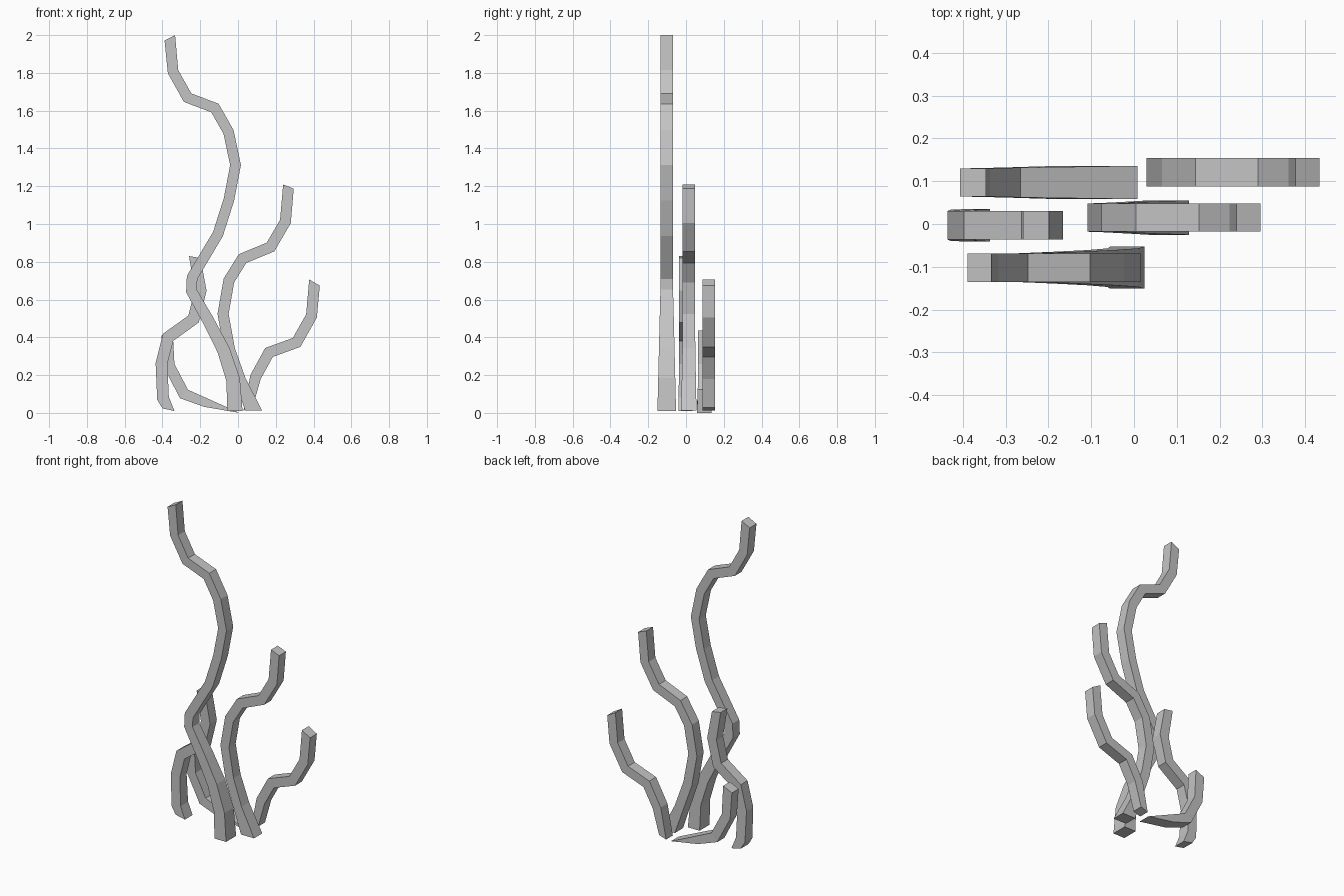
import bpy
import bmesh
from mathutils import Vector

cube = bpy.data.objects.get("Cube")
if cube:
    bpy.data.objects.remove(cube, do_unlink=True)

grey = bpy.data.materials.new("plain_grey")
grey.use_nodes = True
colour = (0.55, 0.55, 0.55, 1)
grey.diffuse_color = colour
grey.node_tree.nodes["Principled BSDF"].inputs["Base Color"].default_value = colour


def mitre(before, here, after, thickness):
    """Half-width vector that joins two straight runs at a bend."""
    a, b = (here - before).normalized(), (after - here).normalized()
    along = (a + b).normalized()
    side = Vector((along.y, -along.x))
    return side * (thickness / 2 / max(along.dot(a), 0.3))


def branch(name, y, path, base_cut, tip_cut, thickness=0.058, depth=0.066,
           flare_depth=0.0, flare_width=0.0):
    """Four-sided bent stem, thicker near its root, with slanted ends."""
    points = [Vector(p) for p in path]
    reach = points[-1].y / 3
    bm = bmesh.new()
    rings = []
    for i, p in enumerate(points):
        flare = max(0.0, 1 - p.y / reach)
        if i == 0:
            half = Vector(base_cut)
        elif i == len(points) - 1:
            half = Vector(tip_cut)
        else:
            half = mitre(points[i - 1], p, points[i + 1],
                         thickness * (1 + flare_width * flare))
        d = depth / 2 * (1 + flare_depth * flare)
        left, right = p - half, p + half
        rings.append([bm.verts.new((q.x, y + s * d, q.y))
                      for q, s in ((left, -1), (right, -1), (right, 1), (left, 1))])
    for low, high in zip(rings, rings[1:]):
        for k in range(4):
            n = (k + 1) % 4
            bm.faces.new((low[k], low[n], high[n], high[k]))
    bm.faces.new(rings[0])
    bm.faces.new(rings[-1])
    bmesh.ops.recalc_face_normals(bm, faces=bm.faces)
    mesh = bpy.data.meshes.new(name)
    bm.to_mesh(mesh)
    bm.free()
    mesh.materials.append(grey)
    obj = bpy.data.objects.new(name, mesh)
    bpy.context.collection.objects.link(obj)
    return obj


# Tallest stem, at the front
branch("tall_front_stem", -0.102,
       [(-0.016, 0.01), (-0.026, 0.177), (-0.077, 0.333), (-0.159, 0.492),
        (-0.246, 0.645), (-0.243, 0.717), (-0.106, 0.947), (-0.048, 1.13),
        (-0.013, 1.312), (-0.05, 1.487), (-0.122, 1.614), (-0.267, 1.669),
        (-0.344, 1.807), (-0.361, 1.986)],
       (0.04, 0), (0.028, 0.014), thickness=0.056,
       flare_depth=0.5, flare_width=0.4)

# Middle stem
branch("middle_stem", 0.015,
       [(0.083, 0.012), (0.013, 0.172), (-0.045, 0.336), (-0.079, 0.524),
        (-0.048, 0.701), (0.024, 0.817), (0.172, 0.878), (0.251, 1.013),
        (0.267, 1.198)],
       (0.045, 0), (0.028, -0.011), flare_depth=0.23)

# Short stem at the back on the left
branch("back_left_stem", 0.121,
       [(0.053, 0.02), (0.093, 0.19), (0.164, 0.32), (0.31, 0.373),
        (0.389, 0.513), (0.405, 0.69)],
       (0.024, 0.008), (0.028, -0.016))

# Hooked stem on the right
branch("right_stem", -0.003,
       [(-0.368, 0.017), (-0.397, 0.077), (-0.405, 0.262), (-0.37, 0.4),
        (-0.235, 0.497), (-0.198, 0.648), (-0.229, 0.825)],
       (0.032, -0.007), (0.03, -0.005), thickness=0.062, flare_depth=0.15)

# Low creeping stem at the back on the right
branch("low_back_stem", 0.097,
       [(-0.085, 0.016), (-0.286, 0.1), (-0.365, 0.251), (-0.376, 0.422)],
       (0.093, -0.016), (0.03, 0.014), flare_depth=0.2)
